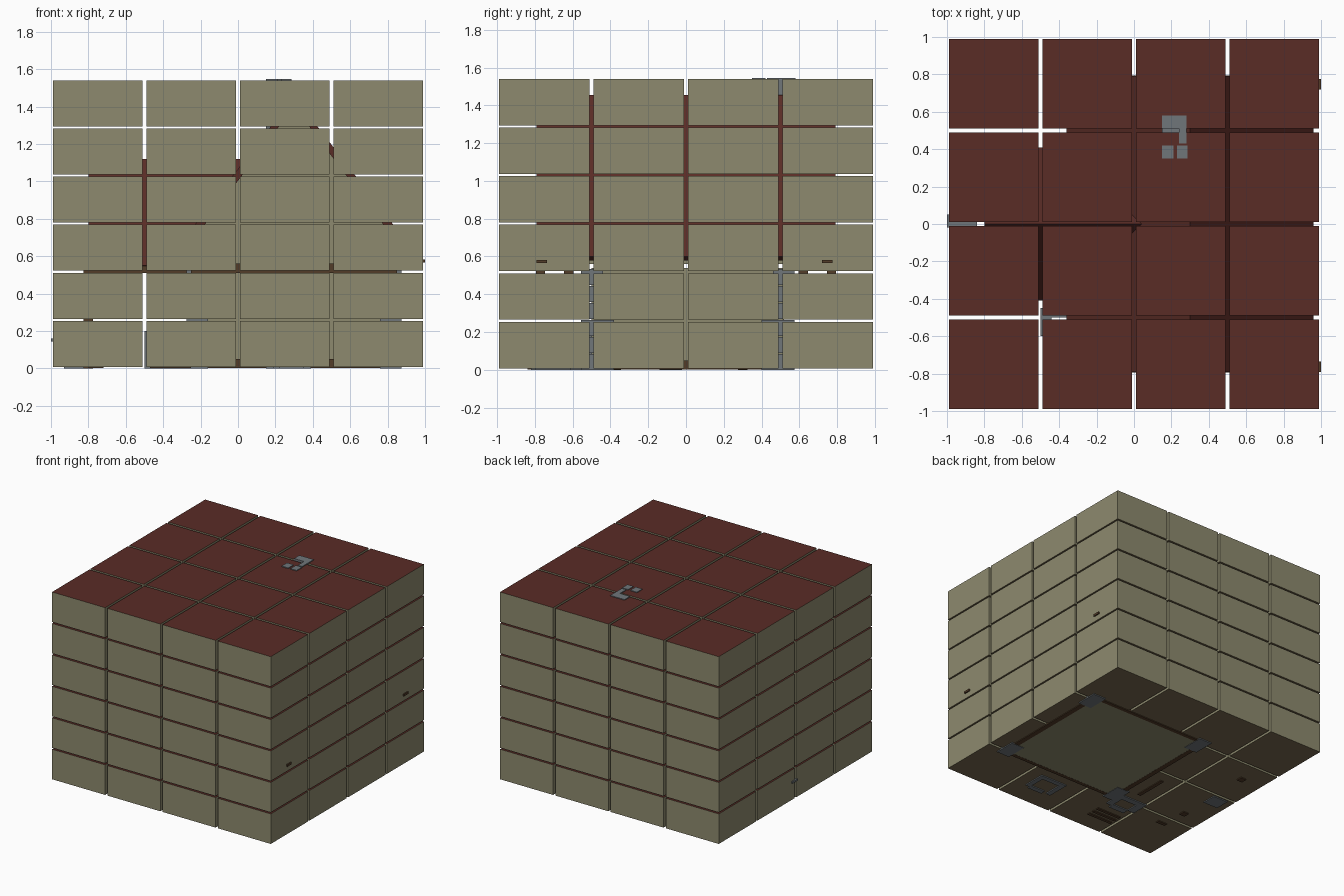
import bpy, bmesh
from mathutils import Vector


def mat(name, rgb):
    m = bpy.data.materials.new(name)
    m.diffuse_color = (*rgb, 1)
    return m


PLASTER = mat("plaster", (0.27, 0.255, 0.157))
ROOF = mat("roof_red", (0.102, 0.025, 0.019))
WOOD = mat("wood", (0.19, 0.14, 0.078))
DARK = mat("dark_wood", (0.085, 0.045, 0.022))
STONE = mat("stone", (0.16, 0.18, 0.195))


def finish(name, bm, mats):
    bmesh.ops.recalc_face_normals(bm, faces=bm.faces)
    me = bpy.data.meshes.new(name)
    bm.to_mesh(me)
    bm.free()
    for m in mats:
        me.materials.append(m)
    ob = bpy.data.objects.new(name, me)
    bpy.context.collection.objects.link(ob)
    return ob


def add_box(bm, x0, x1, y0, y1, z0, z1):
    vs = bmesh.ops.create_cube(bm, size=1)["verts"]
    for v in vs:
        v.co = Vector((x0 if v.co.x < 0 else x1,
                       y0 if v.co.y < 0 else y1,
                       z0 if v.co.z < 0 else z1))


def boxes(name, m, *dims):
    bm = bmesh.new()
    for d in dims:
        add_box(bm, *d)
    return finish(name, bm, [m])


def prism(name, m, profile, a, b, axis):
    """Extrude a 2D (across, z) profile along x or y from a to b."""
    bm = bmesh.new()
    put = (lambda u, z, t: (u, t, z)) if axis == "y" else (lambda u, z, t: (t, u, z))
    face = bm.faces.new([bm.verts.new(put(u, z, a)) for u, z in profile])
    ext = bmesh.ops.extrude_face_region(bm, geom=[face])["geom"]
    move = (0, b - a, 0) if axis == "y" else (b - a, 0, 0)
    bmesh.ops.translate(bm, vec=move, verts=[g for g in ext if isinstance(g, bmesh.types.BMVert)])
    return finish(name, bm, [m])


# Block grid, 4 x 4 x 6: plaster sides, red tops, wooden undersides
PITCH, WIDTH, STEP, HEIGHT, BASE = 0.5, 0.48, 0.2573, 0.2455, 0.008
for k in range(6):
    bm = bmesh.new()
    z = BASE + k * STEP
    for i in range(4):
        for j in range(4):
            x, y = -0.99 + i * PITCH, -0.99 + j * PITCH
            add_box(bm, x, x + WIDTH, y, y + WIDTH, z, z + HEIGHT)
    bm.normal_update()
    for f in bm.faces:
        f.material_index = 1 if f.normal.z > 0.5 else 2 if f.normal.z < -0.5 else 0
    finish(f"block_layer_{k + 1}", bm, [PLASTER, ROOF, WOOD])

# House core: ground floor, upper floor with gable ends
boxes("ground_floor", PLASTER, (-0.21, 0.81, -0.50, 0.52, 0.003, 0.54))
prism("upper_floor", PLASTER, [(-0.27, 0.56), (0.87, 0.56), (0.87, 0.70), (0.3, 1.40), (-0.27, 0.70)],
      -0.72, 0.72, "y")
prism("side_wing", PLASTER, [(-0.33, 0.56), (0.33, 0.56), (0.33, 0.64), (0, 1.06), (-0.33, 0.64)],
      -0.74, 0.0, "x")

# Roofs: main ridge along y, wing ridge along x
prism("main_roof", ROOF, [(-0.36, 0.60), (0.3, 1.455), (0.96, 0.60), (0.92, 0.58), (0.3, 1.40), (-0.32, 0.58)],
      -0.79, 0.79, "y")
prism("wing_roof", ROOF, [(-0.41, 0.55), (0, 1.12), (0.41, 0.55), (0.37, 0.54), (0, 1.06), (-0.37, 0.54)],
      -0.80, 0.1, "x")

# Sills around the ground floor plan
boxes("sill_beams", DARK,
      (-0.25, 0.85, 0.52, 0.55, 0.002, 0.05), (-0.25, 0.85, -0.53, -0.50, 0.002, 0.05),
      (-0.25, -0.21, -0.50, 0.52, 0.002, 0.05), (0.81, 0.85, -0.50, 0.52, 0.002, 0.05))

# Stone quoins stacked at the four corners
quoins = []
for cx, sx in ((-0.23, -1), (0.83, 1)):
    for cy, sy in ((-0.51, -1), (0.53, 1)):
        for k in range(6):
            lx, ly = (0.13, 0.07) if k % 2 else (0.07, 0.13)
            xs = sorted((cx - sx * lx, cx + sx * 0.045))
            ys = sorted((cy - sy * ly, cy + sy * 0.045))
            quoins.append((*xs, *ys, 0.09 * k, 0.09 * k + 0.085))
boxes("corner_stones", STONE, *quoins)

# Floor beams under the overhang and under the wing
boxes("overhang_beams", DARK, *[(-0.25, 0.85, y - 0.025, y + 0.025, 0.51, 0.56)
                                for y in (-0.77, -0.62, 0.62, 0.77)])
boxes("wing_beams", DARK, *[(-0.82, -0.2, y - 0.025, y + 0.025, 0.51, 0.56) for y in (-0.37, 0.30)])
# Eave brackets that poke out of the right side
boxes("eave_beams", DARK, (0.80, 1.0, -0.79, -0.735, 0.565, 0.582), (0.80, 1.0, 0.72, 0.775, 0.565, 0.582))

# Posts carrying the wing
boxes("wing_posts", DARK, *[(-0.825, -0.775, y - 0.025, y + 0.025, 0, 0.56) for y in (-0.37, 0.30)])

# Chimney with corner merlons just above the top blocks
boxes("chimney", STONE, (0.15, 0.28, 0.35, 0.58, 0.9, 1.50))
boxes("chimney_merlons", STONE,
      (0.15, 0.23, 0.51, 0.58, 1.48, 1.546), (0.23, 0.28, 0.51, 0.58, 1.48, 1.546),
      (0.15, 0.21, 0.35, 0.42, 1.48, 1.546), (0.23, 0.285, 0.35, 0.42, 1.48, 1.546),
      (0.24, 0.28, 0.43, 0.51, 1.48, 1.546))

# Door step, an open stone ring
boxes("door_step", STONE, (0.15, 0.39, -0.65, -0.61, 0, 0.05), (0.15, 0.19, -0.80, -0.65, 0, 0.05),
      (0.35, 0.39, -0.80, -0.65, 0, 0.05), (0.22, 0.35, -0.82, -0.78, 0, 0.05))
# Hearth near the front corner
boxes("hearth", STONE, (-0.50, -0.44, -0.60, -0.45, 0, 0.2), (-0.30, -0.25, -0.62, -0.45, 0, 0.2),
      (-0.44, -0.30, -0.50, -0.45, 0, 0.2), (-0.44, -0.30, -0.65, -0.60, 0, 0.06))
# Stone trough at the left
boxes("stone_trough", STONE, (-0.93, -0.80, -0.14, -0.02, 0, 0.10), (-1.0, -0.84, -0.02, 0.05, 0.145, 0.16))
# Loose timber and planks on the ground
boxes("ground_timber", DARK, (-0.375, -0.345, -0.37, -0.10, 0.002, 0.04),
      *[(-0.47, -0.25, y, y + 0.025, 0.002, 0.02) for y in (-0.84, -0.79, -0.74)],
      (-0.80, -0.72, -0.60, -0.57, 0.002, 0.03))
